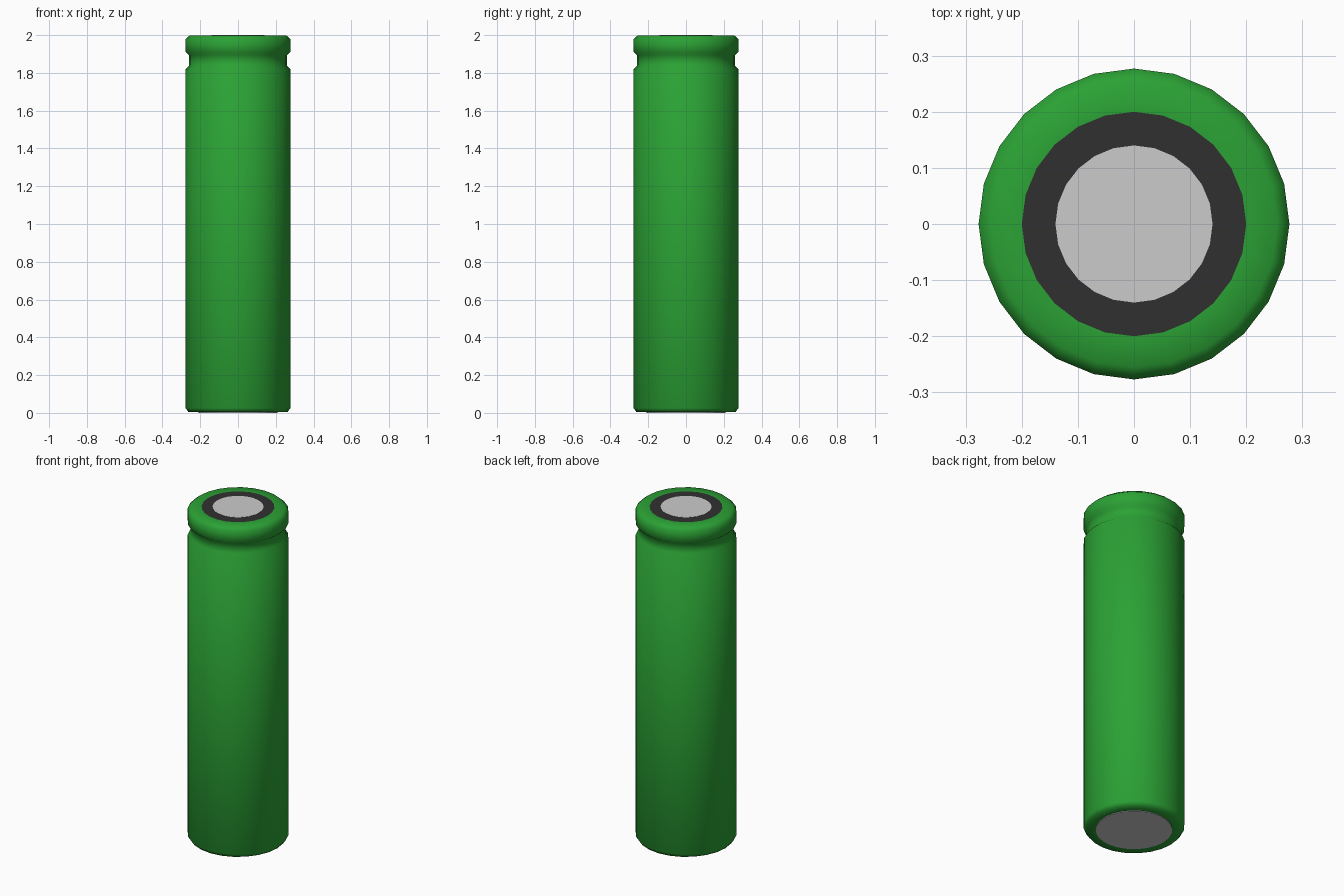
import bpy, bmesh, math

if "Cube" in bpy.data.objects:
    bpy.data.objects.remove(bpy.data.objects["Cube"])

SIDES = 24


def lathe(name, profile, color=None, smooth=True):
    """Revolve (radius, z) points around z; radius 0 makes a pole."""
    bm = bmesh.new()
    rings = []
    for r, z in profile:
        n = 1 if r == 0 else SIDES
        rings.append([bm.verts.new((r * math.cos(2 * math.pi * i / SIDES),
                                    r * math.sin(2 * math.pi * i / SIDES), z))
                      for i in range(n)])
    for a, b in zip(rings, rings[1:]):
        for i in range(SIDES):
            j = (i + 1) % SIDES
            quad = [a[i % len(a)], a[j % len(a)], b[j % len(b)], b[i % len(b)]]
            bm.faces.new(list(dict.fromkeys(quad)))
    bmesh.ops.recalc_face_normals(bm, faces=bm.faces)
    mesh = bpy.data.meshes.new(name)
    bm.to_mesh(mesh)
    bm.free()
    mesh.polygons.foreach_set("use_smooth", [smooth] * len(mesh.polygons))
    obj = bpy.data.objects.new(name, mesh)
    bpy.context.collection.objects.link(obj)
    if color:
        mat = bpy.data.materials.new(name + "_paint")
        mat.diffuse_color = (*color, 1)
        mat.use_nodes = True
        mat.node_tree.nodes["Principled BSDF"].inputs["Base Color"].default_value = mat.diffuse_color
        mesh.materials.append(mat)
    return obj


# Green wrapper with crimped neck and rolled ends
lathe("wrapper", [
    (0.21, 0.004), (0.262, 0.004), (0.277, 0.025),
    (0.277, 1.82), (0.26, 1.838), (0.26, 1.895), (0.277, 1.91),
    (0.277, 1.98), (0.255, 1.999), (0.2, 1.999)], (0.024, 0.36, 0.035))

# Dark insulating ring around the positive terminal
lathe("insulator_ring", [
    (0.2, 1.98), (0.2, 1.999), (0.14, 1.999)], (0.03, 0.03, 0.03), False)

# Positive terminal on top, negative terminal underneath
lathe("top_terminal", [(0.14, 1.98), (0.14, 2.0), (0, 2.0)], None, False)
lathe("bottom_terminal", [(0.21, 0.02), (0.21, 0.0), (0, 0.0)], None, False)
